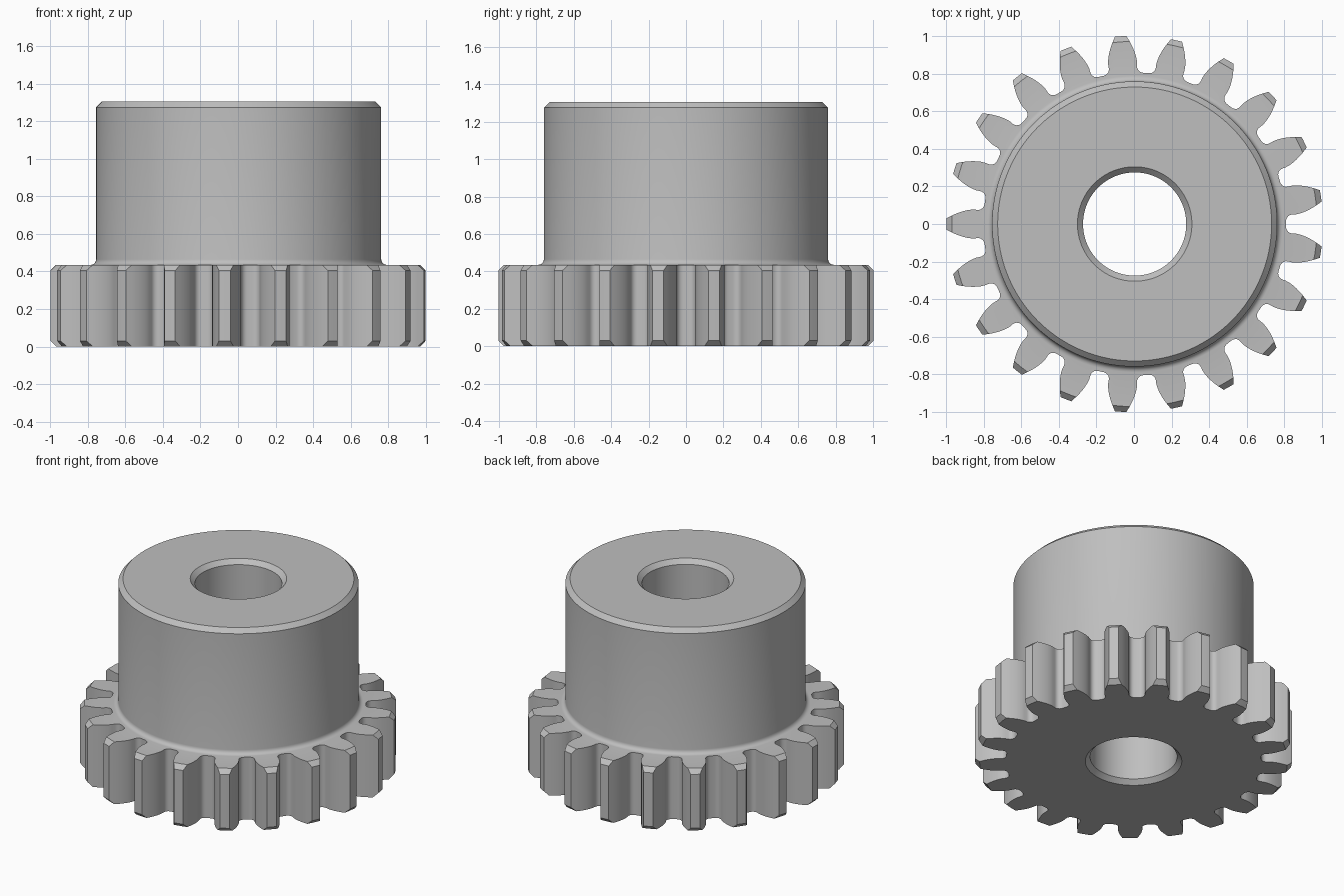
import bpy, bmesh
from math import pi, sin, cos, tan, acos

if "Cube" in bpy.data.objects:
    bpy.data.objects.remove(bpy.data.objects["Cube"], do_unlink=True)

# Main sizes
TEETH = 21
TIP = 1.0035
CHAMFER = 0.03
WHEEL_H, TOTAL_H = 0.435, 1.305
HUB_R, BORE_R = 0.76, 0.275
SHIFT_X = 0.0035

# Involute proportions
module = TIP / (TEETH / 2 + 1)
pitch_r = module * TEETH / 2
base_r = pitch_r * cos(pi / 9)
root_r = pitch_r - 1.25 * module
root_fillet = 0.38 * module


def involute(r):
    a = acos(min(1, base_r / r))
    return tan(a) - a


def half_angle(r):
    return pi / (2 * TEETH) + involute(pitch_r) - involute(r)


def half_tooth():
    """Radius, angle from tooth centre and end-face radius/angle, tip to root."""
    edge_r = TIP - CHAMFER
    tip_a, edge_a = half_angle(TIP), half_angle(edge_r)
    pts = [(TIP, tip_a * k / 2, edge_r, edge_a * k / 2) for k in range(3)]
    for k in range(6):
        r = edge_r + (base_r - edge_r) * k / 5
        pts.append((r, half_angle(r), r, half_angle(r)))
    for k in range(6):
        t = pi / 2 * k / 5
        r = root_r + root_fillet * (1 - sin(t))
        a = half_angle(base_r) + root_fillet / root_r * (1 - cos(t))
        pts.append((r, a, r, a))
    return pts


# Full outline of the toothed rim
half = half_tooth()
tooth = [(r, -a, er, -ea) for r, a, er, ea in reversed(half[1:])] + half
outline = []
for i in range(TEETH):
    c = pi + i * 2 * pi / TEETH
    outline += [(r, c + a, er, c + ea) for r, a, er, ea in tooth]

rim = [(r, a) for r, a, _, _ in outline]
rim_end = [(er, ea) for _, _, er, ea in outline]


def circle(r):
    return [(r, a) for _, a in rim_end]


# Closed loop of rings: bottom face, teeth, hub, then back down the bore
fillet = 0.03
rings = [(circle(BORE_R + CHAMFER), 0), (rim_end, 0), (rim, CHAMFER),
         (rim, WHEEL_H - CHAMFER), (rim_end, WHEEL_H)]
for k in range(6):
    t = pi / 2 * k / 5
    rings.append((circle(HUB_R + fillet * (1 - sin(t))),
                  WHEEL_H + fillet * (1 - cos(t))))
rings += [(circle(HUB_R), TOTAL_H - CHAMFER),
          (circle(HUB_R - CHAMFER), TOTAL_H),
          (circle(BORE_R + CHAMFER), TOTAL_H),
          (circle(BORE_R), TOTAL_H - CHAMFER),
          (circle(BORE_R), CHAMFER)]

bm = bmesh.new()
loops = [[bm.verts.new((r * cos(a) + SHIFT_X, r * sin(a), z)) for r, a in ring]
         for ring, z in rings]
n = len(outline)
for j, low in enumerate(loops):
    high = loops[(j + 1) % len(loops)]
    for i in range(n):
        k = (i + 1) % n
        bm.faces.new((low[i], low[k], high[k], high[i]))
bmesh.ops.remove_doubles(bm, verts=bm.verts, dist=0.0001)
bmesh.ops.recalc_face_normals(bm, faces=bm.faces)

mesh = bpy.data.meshes.new("gear_with_hub")
bm.to_mesh(mesh)
bm.free()
gear = bpy.data.objects.new("gear_with_hub", mesh)
bpy.context.collection.objects.link(gear)

# Plain steel grey
steel = bpy.data.materials.new("steel_grey")
steel.use_nodes = True
colour = (0.52, 0.52, 0.52, 1)
steel.diffuse_color = colour
steel.node_tree.nodes["Principled BSDF"].inputs["Base Color"].default_value = colour
mesh.materials.append(steel)

# Smooth curved walls, keep edges sharp
bpy.ops.object.select_all(action="DESELECT")
gear.select_set(True)
bpy.context.view_layer.objects.active = gear
bpy.ops.object.shade_smooth_by_angle(angle=pi / 6)
